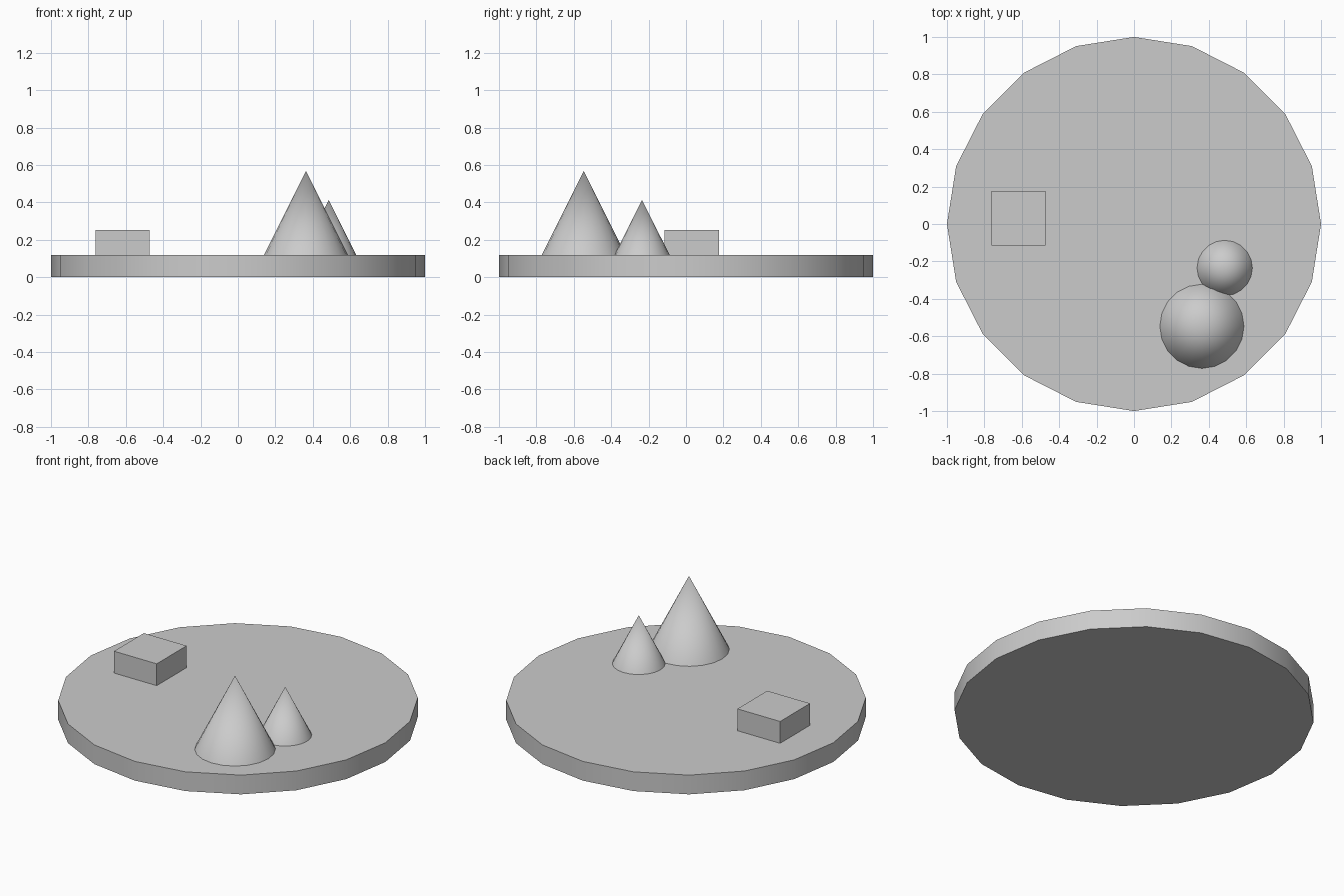
import bpy
import math

if "Cube" in bpy.data.objects:
    bpy.data.objects.remove(bpy.data.objects["Cube"])

BASE_H = 0.118  # top of the disc


def finish(name, smooth=True):
    obj = bpy.context.object
    obj.name = name
    if smooth:
        bpy.ops.object.shade_smooth_by_angle(angle=math.radians(30))
    return obj


def cone(name, x, y, radius, height):
    bpy.ops.mesh.primitive_cone_add(vertices=20, radius1=radius, radius2=0, depth=height,
                                    location=(x, y, BASE_H + height / 2))
    return finish(name)


# Round twenty-sided platform
bpy.ops.mesh.primitive_cylinder_add(vertices=20, radius=1, depth=BASE_H,
                                    location=(0, 0, BASE_H / 2))
finish("platform")

# Low square block
bpy.ops.mesh.primitive_cube_add(size=1, location=(-0.617, 0.031, BASE_H + 0.067))
bpy.context.object.scale = (0.29, 0.29, 0.134)
bpy.ops.object.transform_apply(location=False, rotation=False, scale=True)
finish("block", smooth=False)

# Two cones standing side by side
cone("large_cone", 0.363, -0.547, 0.225, 0.45)
cone("small_cone", 0.485, -0.235, 0.148, 0.295)
